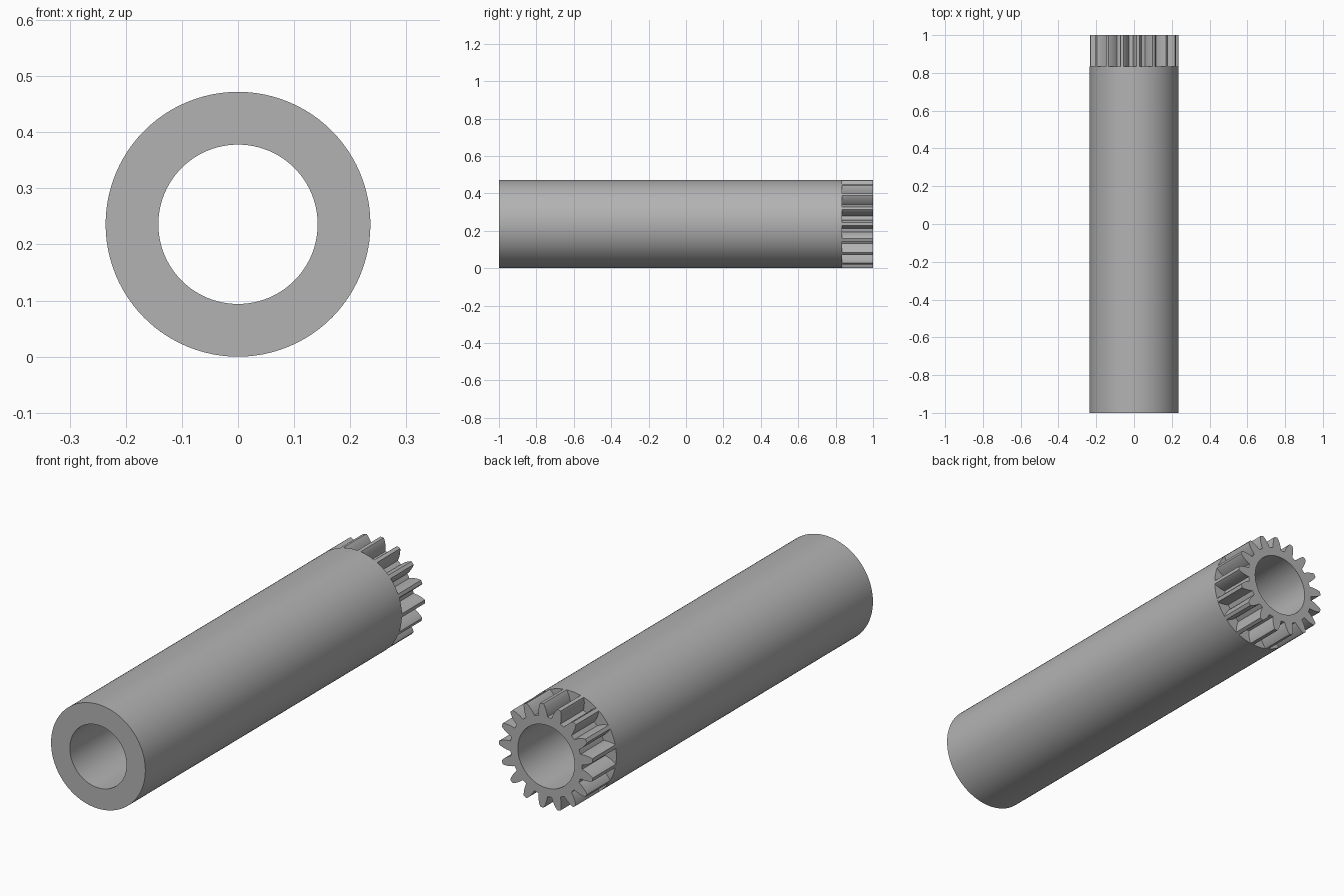
import bpy, bmesh, math
from math import cos, sin, tau

cube = bpy.data.objects.get("Cube")
if cube:
    bpy.data.objects.remove(cube, do_unlink=True)

RADIUS, BORE, ROOT = 0.236, 0.142, 0.18
FRONT, SHOULDER, BACK = -1.0, 0.835, 1.0
TEETH = 17

steel = bpy.data.materials.new("grey steel")
steel.use_nodes = True
grey = (0.45, 0.45, 0.45, 1)
steel.diffuse_color = grey
steel.node_tree.nodes["Principled BSDF"].inputs["Base Color"].default_value = grey


def hollow_bar(name, outline, y0, y1, front_cap=True):
    """Extrude an outline of (radius, angle) along y, with a round bore."""
    bm = bmesh.new()

    def ring(points, y):
        return [bm.verts.new((r * cos(a), y, RADIUS + r * sin(a))) for r, a in points]

    bore = [(BORE, a) for _, a in outline]
    loops = [ring(bore, y0), ring(outline, y0), ring(outline, y1), ring(bore, y1)]
    for k in range(4):
        if k == 0 and not front_cap:
            continue
        one, two = loops[k], loops[(k + 1) % 4]
        for i in range(len(one)):
            j = (i + 1) % len(one)
            bm.faces.new((one[i], one[j], two[j], two[i]))
    bmesh.ops.recalc_face_normals(bm, faces=bm.faces)
    # An open shell needs a definite outward check on its bore
    bm.faces.ensure_lookup_table()
    if max(bm.faces, key=lambda f: f.calc_center_median().y).normal.y < 0:
        bmesh.ops.reverse_faces(bm, faces=bm.faces)
    mesh = bpy.data.meshes.new(name)
    bm.to_mesh(mesh)
    bm.free()
    mesh.materials.append(steel)
    obj = bpy.data.objects.new(name, mesh)
    bpy.context.collection.objects.link(obj)
    bpy.ops.object.select_all(action="DESELECT")
    obj.select_set(True)
    bpy.context.view_layer.objects.active = obj
    bpy.ops.object.shade_smooth_by_angle(angle=math.radians(30))
    return obj


# Plain tube
circle = [(RADIUS, tau * i / 96) for i in range(96)]
hollow_bar("sleeve", circle, FRONT, SHOULDER)

# Toothed end: radius and half width up one rounded flank, mirrored per tooth
flank = [(ROOT, 0.023), (0.19, 0.0225), (0.2, 0.021), (0.211, 0.0185),
         (0.222, 0.015), (0.23, 0.0115), (RADIUS, 0.008)]
pitch = tau / TEETH
gear = []
for t in range(TEETH):
    mid = t * pitch
    gear += [(r, mid - w / r) for r, w in flank]
    gear += [(r, mid + w / r) for r, w in reversed(flank)]
    # Valley floor between teeth
    edge = flank[0][1] / ROOT
    gear += [(ROOT, mid + edge + (pitch - 2 * edge) * k / 3) for k in (1, 2)]
hollow_bar("gear_end", gear, SHOULDER, BACK, front_cap=False)
